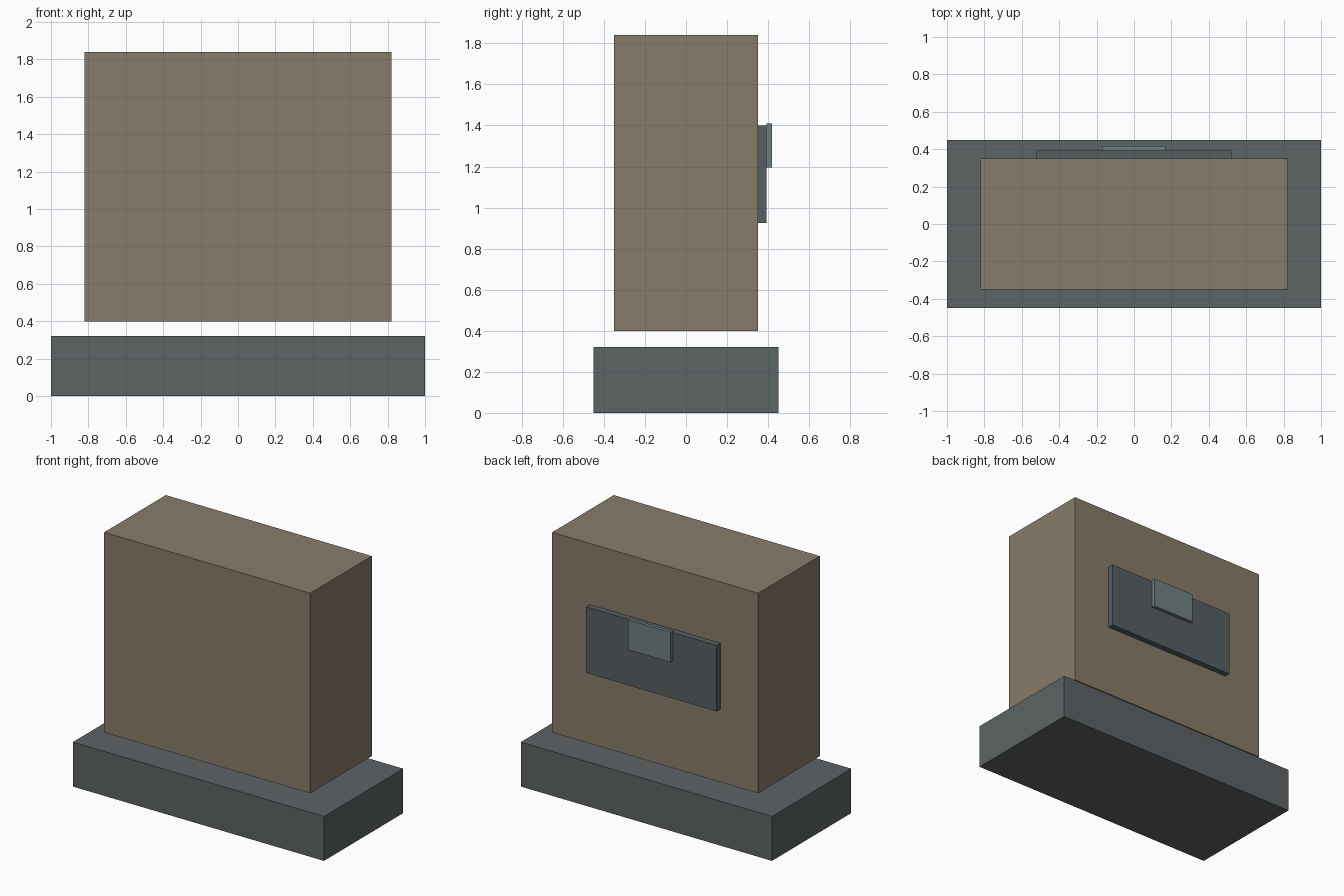
import bpy
import bmesh
from mathutils import Vector

if "Cube" in bpy.data.objects:
    bpy.data.objects.remove(bpy.data.objects["Cube"])


def material(name, rgb):
    m = bpy.data.materials.new(name)
    m.diffuse_color = (*rgb, 1.0)
    m.use_nodes = True
    m.node_tree.nodes["Principled BSDF"].inputs["Base Color"].default_value = m.diffuse_color
    return m


def box(name, lo, hi, mat):
    """Flat-shaded box spanning two opposite corners."""
    lo, hi = Vector(lo), Vector(hi)
    bm = bmesh.new()
    bmesh.ops.create_cube(bm, size=1.0)
    bmesh.ops.scale(bm, vec=hi - lo, verts=bm.verts)
    bmesh.ops.translate(bm, vec=(lo + hi) / 2, verts=bm.verts)
    mesh = bpy.data.meshes.new(name)
    bm.to_mesh(mesh)
    bm.free()
    mesh.materials.append(mat)
    obj = bpy.data.objects.new(name, mesh)
    bpy.context.collection.objects.link(obj)
    return obj


brown = material("brown", (0.25, 0.20, 0.145))
grey = material("dark_grey", (0.11, 0.125, 0.13))
slate = material("slate", (0.095, 0.115, 0.125))
teal = material("grey_teal", (0.16, 0.215, 0.215))

# Plinth on the floor
box("base", (-1, -0.45, 0), (1, 0.45, 0.32), grey)
# Main block, hovering just above the plinth
box("body", (-0.82, -0.35, 0.40), (0.82, 0.35, 1.84), brown)
# Panel on the back with a small tab near its top edge
box("back_panel", (-0.52, 0.35, 0.925), (0.52, 0.393, 1.40), slate)
box("panel_tab", (-0.17, 0.393, 1.195), (0.17, 0.418, 1.41), teal)
